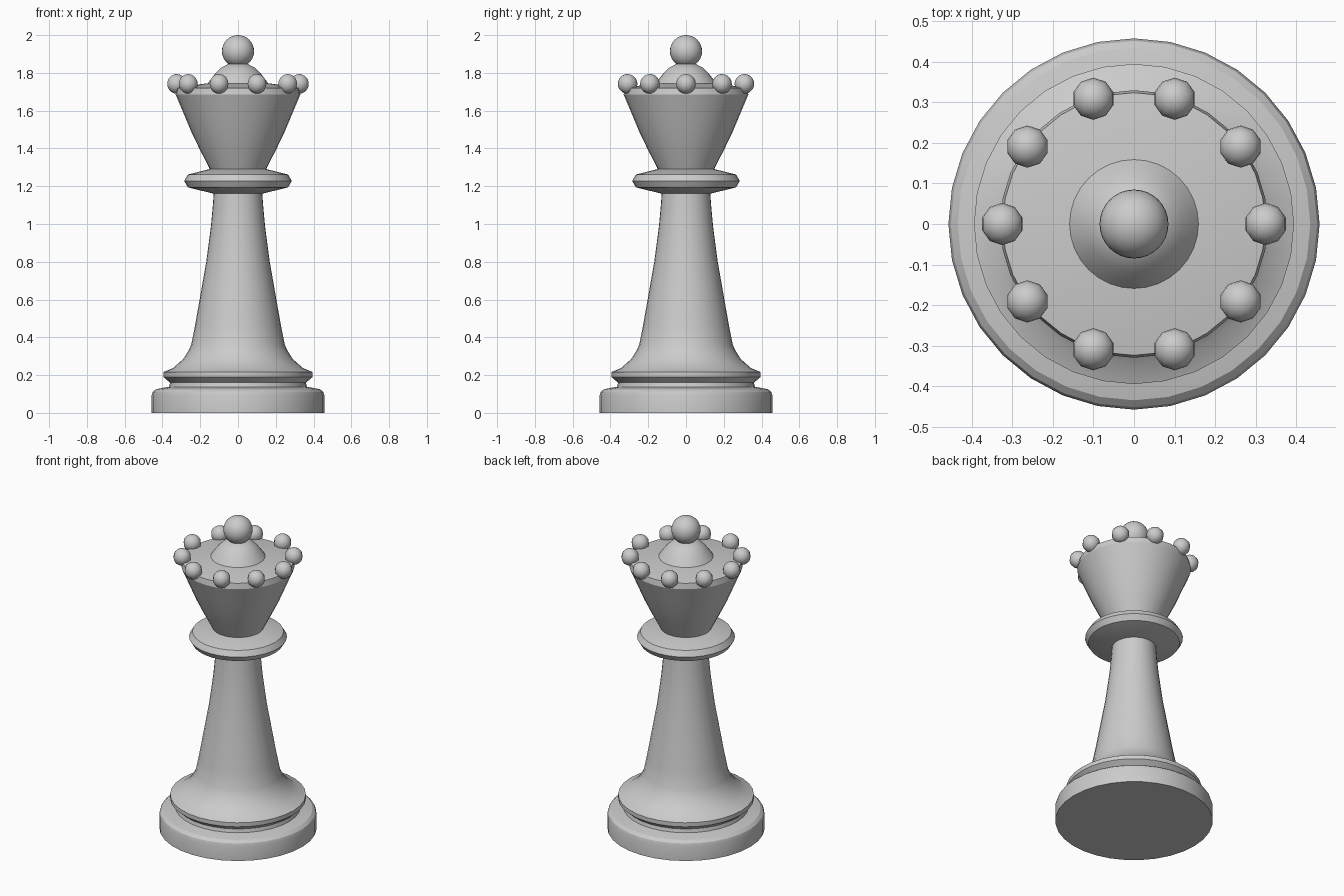
import bpy, math

cube = bpy.data.objects.get("Cube")
if cube:
    bpy.data.objects.remove(cube, do_unlink=True)

grey = bpy.data.materials.new("light_grey")
grey.use_nodes = True
colour = (0.6, 0.6, 0.6, 1)
grey.diffuse_color = colour
grey.node_tree.nodes["Principled BSDF"].inputs["Base Color"].default_value = colour


def finish(obj, name, angle):
    obj.name = name
    obj.data.materials.append(grey)
    bpy.ops.object.select_all(action='DESELECT')
    obj.select_set(True)
    bpy.context.view_layer.objects.active = obj
    bpy.ops.object.shade_smooth_by_angle(angle=math.radians(angle))


def lathe(name, profile, angle=30, sides=32):
    """Turn a (radius, height) profile around z and cap both ends."""
    verts = [(r * math.cos(2 * math.pi * i / sides),
              r * math.sin(2 * math.pi * i / sides), z)
             for r, z in profile for i in range(sides)]
    faces = [(k * sides + i, k * sides + (i + 1) % sides,
              (k + 1) * sides + (i + 1) % sides, (k + 1) * sides + i)
             for k in range(len(profile) - 1) for i in range(sides)]
    faces.append(tuple(reversed(range(sides))))
    faces.append(tuple(range(len(verts) - sides, len(verts))))
    mesh = bpy.data.meshes.new(name)
    mesh.from_pydata(verts, [], faces)
    obj = bpy.data.objects.new(name, mesh)
    bpy.context.collection.objects.link(obj)
    finish(obj, name, angle)


def ball(name, radius, location, segments, rings, turn=0):
    bpy.ops.mesh.primitive_uv_sphere_add(segments=segments, ring_count=rings, radius=radius,
                                         location=location, rotation=(0, 0, turn))
    finish(bpy.context.object, name, 60)


# Foot with a rounded shoulder, groove and upper rim
lathe("base", [(0.458, 0), (0.458, 0.09), (0.452, 0.11), (0.435, 0.125),
               (0.395, 0.133), (0.365, 0.138), (0.36, 0.16), (0.395, 0.19), (0.395, 0.216)])

# Tapering stem that flares onto the rim
lathe("stem", [(0.395, 0.216), (0.345, 0.237), (0.29, 0.285), (0.265, 0.325), (0.248, 0.36),
               (0.228, 0.46), (0.205, 0.59), (0.168, 0.8), (0.143, 0.99),
               (0.133, 1.1), (0.128, 1.17)])

# Ring between stem and crown
lathe("collar", [(0.127, 1.16), (0.265, 1.194), (0.285, 1.228), (0.265, 1.262), (0.14, 1.293)], 25)

# Flared crown with a gently rising top
lathe("crown", [(0.146, 1.285), (0.2, 1.39), (0.245, 1.483), (0.29, 1.59), (0.33, 1.685),
                (0.324, 1.72), (0.165, 1.745)], 25)

# Dome under the finial
lathe("crown_dome", [(0.166, 1.735), (0.145, 1.765), (0.118, 1.80), (0.09, 1.827), (0.05, 1.848)])

ball("finial", 0.085, (0, 0, 1.915), 32, 16)

# Ring of pearls along the crown edge
for i in range(10):
    a = i * math.tau / 10
    ball(f"crown_pearl_{i + 1}", 0.052,
         (0.325 * math.cos(a), 0.325 * math.sin(a), 1.742), 10, 10, a)
